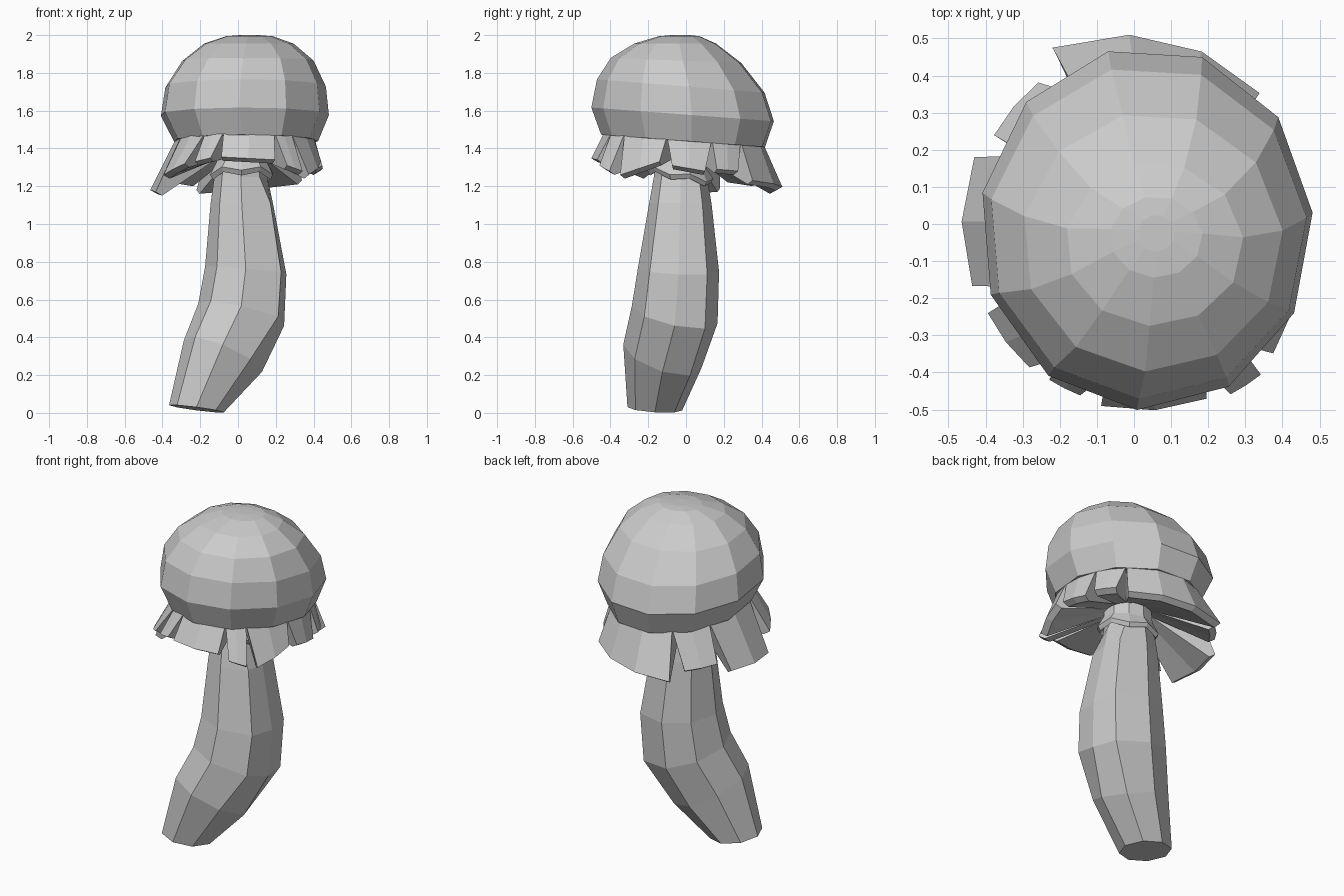
import bpy
import bmesh
from math import cos, sin, radians, tau

default = bpy.data.objects.get("Cube")
if default:
    bpy.data.objects.remove(default, do_unlink=True)

GREY = (0.6, 0.6, 0.6, 1.0)
mat = bpy.data.materials.new("plain_grey")
mat.use_nodes = True
mat.diffuse_color = GREY
shader = next(n for n in mat.node_tree.nodes if n.type == 'BSDF_PRINCIPLED')
shader.inputs["Base Color"].default_value = GREY


def finish(name, bm):
    bmesh.ops.recalc_face_normals(bm, faces=bm.faces)
    mesh = bpy.data.meshes.new(name)
    bm.to_mesh(mesh)
    bm.free()
    mesh.materials.append(mat)
    obj = bpy.data.objects.new(name, mesh)
    bpy.context.collection.objects.link(obj)
    return obj


def ring(bm, sides, centre, rx, ry, slope=(0, 0), phase=0.0):
    """Ring of vertices on a plane that drops along x and y by slope."""
    cx, cy, cz = centre
    verts = []
    for i in range(sides):
        a = phase + tau * i / sides
        dx, dy = rx * cos(a), ry * sin(a)
        verts.append(bm.verts.new((cx + dx, cy + dy, cz - slope[0] * dx - slope[1] * dy)))
    return verts


def loft(bm, rings, capped=True):
    """Join successive rings with quads and optionally close both ends."""
    for lower, upper in zip(rings, rings[1:]):
        n = len(lower)
        for i in range(n):
            j = (i + 1) % n
            bm.faces.new((lower[i], lower[j], upper[j], upper[i]))
    if capped:
        bm.faces.new(rings[0])
        bm.faces.new(rings[-1])


# Bent eight-sided stem: centre, radius, slope of each ring
STEM = [
    ((-0.22, -0.165, 0.022), 0.145, (0.13, 0.06)),
    ((-0.08, -0.125, 0.30), 0.207, (0.40, 0.30)),
    ((0.017, -0.06, 0.52), 0.227, (0.26, 0.20)),
    ((0.041, -0.04, 0.755), 0.215, (0.1, 0.04)),
    ((0.02, -0.03, 1.11), 0.165, (0, 0)),
    ((0.015, -0.03, 1.25), 0.14, (0, 0)),
    ((0.015, -0.03, 1.46), 0.115, (0, 0)),
]
bm = bmesh.new()
rings = [ring(bm, 8, c, r, r, s) for c, r, s in STEM]
# The left side of the middle rings is squarer than the right
for section in rings[2:5]:
    for corner in (section[1], section[-1]):
        corner.co.x += 0.035
loft(bm, rings)
finish("stem", bm)

# Eleven-sided cap, from the closed underside up to the crown: centre, radii, tilt
CAP = [
    ((0.02, -0.03, 1.43), 0.12, 0.12, 0.07),
    ((0.04, -0.01, 1.44), 0.385, 0.44, 0.075),
    ((0.033, -0.012, 1.58), 0.45, 0.49, 0.075),
    ((0.037, -0.022, 1.73), 0.43, 0.45, 0.08),
    ((0.05, -0.048, 1.866), 0.352, 0.35, 0.04),
    ((0.055, -0.055, 1.955), 0.24, 0.22, 0),
    ((0.06, -0.035, 1.994), 0.125, 0.11, 0),
    ((0.06, -0.025, 2.0), 0.05, 0.05, 0),
]
bm = bmesh.new()
loft(bm, [ring(bm, 11, c, rx, ry, (0, tilt), radians(5)) for c, rx, ry, tilt in CAP])
finish("cap", bm)

# Torn veil flaps: start and end angle, lip radius at each end, lip height at each end
FLAPS = [
    (46, 121, 0.48, 0.55, 1.23, 1.18),
    (122, 152, 0.49, 0.48, 1.22, 1.24),
    (153, 202, 0.50, 0.49, 1.19, 1.17),
    (204, 234, 0.48, 0.485, 1.26, 1.32),
    (235, 251, 0.48, 0.48, 1.33, 1.35),
    (252, 294, 0.49, 0.485, 1.355, 1.34),
    (295, 311, 0.50, 0.50, 1.31, 1.28),
    (312, 347, 0.48, 0.43, 1.26, 1.33),
    (348, 380, 0.42, 0.42, 1.31, 1.28),
    (381, 405, 0.43, 0.44, 1.29, 1.28),
]


def flap(index, start, end, r0, r1, h0, h1):
    """Wedge running from the cap rim to a thick lip and back in to the stem."""
    bm = bmesh.new()
    columns = max(2, round((end - start) / 22)) + 1
    trim = min(4, (end - start) * 0.15)
    sections = []
    for k in range(columns):
        t = k / (columns - 1)
        a = radians(start - 0.5 + (end - start + 1) * t)
        b = radians(start + trim + (end - start - 2 * trim) * t)
        r, h = r0 + (r1 - r0) * t, h0 + (h1 - h0) * t
        y = 0.42 * sin(a)
        section = [(0.04 + 0.365 * cos(a), y - 0.01, 1.46 - 0.075 * y)]
        for angle, radius, z in ((b, r, h), (b, r - 0.035, h - 0.02), (a, 0.13, 1.36)):
            section.append((0.03 + radius * cos(angle), radius * sin(angle) - 0.015, z))
        sections.append([bm.verts.new(p) for p in section])
    loft(bm, sections)
    finish("veil_flap_%d" % index, bm)


for i, data in enumerate(FLAPS, 1):
    flap(i, *data)

# Flared collar tilted around the top of the stem: outer wall, wavy lip, inner wall
bm = bmesh.new()
PROFILE = ((0.13, 1.45), (0.14, 1.32), (0.175, 1.25), (0.16, 1.225), (0.13, 1.28))
rings = [ring(bm, 10, (0.02, -0.03, z), r, r, (0, 0.2), 0.3) for r, z in PROFILE]
for lip in rings[2:4]:
    for v in lip[::2]:
        v.co.z += 0.025
loft(bm, rings, capped=False)
finish("stem_collar", bm)
